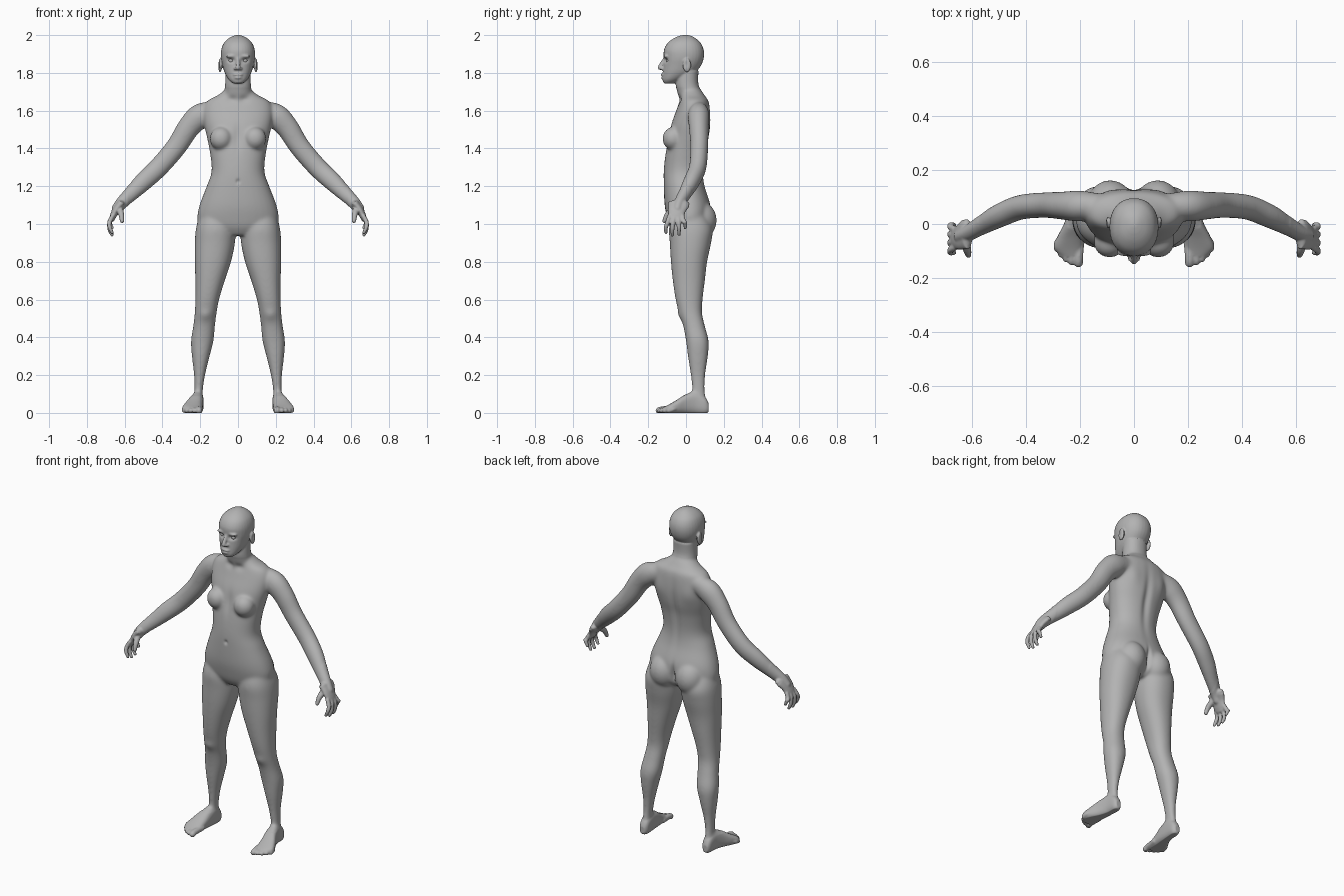
import bpy, bmesh, math
from mathutils import Vector, Matrix

default = bpy.data.objects.get("Cube")
if default:
    bpy.data.objects.remove(default)

SIDES = 32
bm = bmesh.new()

skin_grey = bpy.data.materials.new("plain grey")
skin_grey.use_nodes = True
grey = (0.45, 0.45, 0.45, 1)
skin_grey.diffuse_color = grey
skin_grey.node_tree.nodes["Principled BSDF"].inputs["Base Color"].default_value = grey


def dense(rows, steps=5):
    """Smoothly interpolate rows of numbers."""
    rows = [Vector(r) for r in rows]
    out = []
    for i in range(len(rows) - 1):
        a, b = rows[max(i - 1, 0)], rows[i]
        c, d = rows[i + 1], rows[min(i + 2, len(rows) - 1)]
        for s in range(steps):
            t = s / steps
            out.append(b + (c - a) * (t / 2) + (a * 2 - b * 5 + c * 4 - d) * (t * t / 2)
                       + (b * 3 - a - c * 3 + d) * (t ** 3 / 2))
    return out + [rows[-1]]


def loft(rings):
    """Bridge closed rings and cap both ends."""
    loops = [[bm.verts.new(p) for p in ring] for ring in rings]
    for lo, hi in zip(loops, loops[1:]):
        for i in range(SIDES):
            j = (i + 1) % SIDES
            bm.faces.new((lo[i], lo[j], hi[j], hi[i]))
    bm.faces.new(loops[0][::-1])
    bm.faces.new(loops[-1])


def outline(power):
    for i in range(SIDES):
        a = math.tau * i / SIDES
        c, s = math.cos(a), math.sin(a)
        yield (math.copysign(abs(c) ** (2 / power), c),
               math.copysign(abs(s) ** (2 / power), s))


def stack(rows, along="z", power=2.2):
    """Loft sections given as position, then low and high of both cross axes."""
    rings = []
    for t, a0, a1, b0, b1 in dense(rows):
        ring = []
        for c, s in outline(power):
            a = (a0 + a1 + (a1 - a0) * c) / 2
            b = (b0 + b1 + (b1 - b0) * s) / 2
            ring.append((a, b, t) if along == "z" else (a, t, b))
        rings.append(ring)
    loft(rings)


def centred(rows):
    return [(z, -w, w, f, b) for z, w, f, b in rows]


def blob(centre, size):
    m = Matrix.Translation(centre) @ Matrix.Diagonal((*size, 1))
    bmesh.ops.create_uvsphere(bm, u_segments=24, v_segments=16, radius=1, matrix=m)


def tube(rows, depth=1.0):
    """Round limb through points with a radius, rounded at its ends."""
    pts = dense(rows)
    rings = []
    for i, p in enumerate(pts):
        t = (pts[min(i + 1, len(pts) - 1)] - pts[max(i - 1, 0)]).xyz.normalized()
        ref = Vector((1, 0, 0)) if abs(t.y) > 0.8 else Vector((0, 1, 0))
        v = (ref - t * ref.dot(t)).normalized()
        u = t.cross(v)
        rings.append([p.xyz + (u * c + v * s * depth) * p.w for c, s in outline(2)])
    loft(rings)
    for p in (pts[0], pts[-1]):
        r = p.w
        blob(p.xyz, (r, r * depth, r))


# Torso
stack(centred([
    (.94, .1, -.06, .08), (.98, .19, -.085, .12), (1.03, .215, -.1, .13),
    (1.1, .204, -.113, .13), (1.2, .166, -.118, .1), (1.28, .14, -.118, .092),
    (1.38, .149, -.108, .103), (1.46, .165, -.093, .122), (1.53, .18, -.078, .13),
    (1.6, .185, -.052, .128), (1.65, .165, -.035, .12), (1.68, .11, -.03, .1),
    (1.71, .07, -.03, .08)]))
blob((.09, -.068, 1.452), (.06, .057, .062))   # chest
blob((.088, .075, 1.02), (.085, .088, .1))     # seat

# Neck and head
stack(centred([(1.61, .09, -.03, .115), (1.68, .075, -.042, .09),
               (1.74, .068, -.055, .066), (1.81, .066, -.05, .066)]))
stack(centred([
    (1.745, .028, -.118, -.06), (1.765, .05, -.124, -.02), (1.8, .07, -.123, .045),
    (1.84, .082, -.12, .08), (1.88, .09, -.118, .094), (1.92, .089, -.117, .094),
    (1.955, .077, -.1, .08), (1.98, .054, -.07, .055), (1.995, .027, -.037, .03),
    (2.001, .008, -.01, .005)]))

# Face
tube([(0, -.113, 1.875, .009), (0, -.129, 1.847, .011), (0, -.137, 1.828, .013)])
blob((.013, -.127, 1.823), (.01, .012, .008))
blob((.034, -.106, 1.888), (.03, .014, .009))
blob((0, -.12, 1.79), (.026, .013, .008))
blob((0, -.12, 1.775), (.022, .013, .008))
blob((.095, .005, 1.84), (.01, .022, .037))

# Leg
stack([
    (1.06, .03, .2, -.07, .1), (.98, .015, .222, -.09, .14), (.9, .016, .229, -.086, .133),
    (.8, .037, .229, -.08, .112), (.7, .07, .226, -.07, .1), (.6, .1, .226, -.055, .088),
    (.53, .113, .229, -.037, .085), (.46, .122, .237, -.015, .1), (.38, .13, .249, 0, .12),
    (.3, .15, .244, .01, .116), (.2, .174, .233, .025, .102), (.12, .186, .231, .032, .1),
    (.05, .187, .232, .03, .107)])

# Foot and toes
stack([
    (.12, .197, .228, .005, .05), (.1, .184, .238, -.006, .085), (.05, .182, .244, -.006, .115),
    (0, .184, .26, -.006, .1), (-.05, .188, .285, -.006, .068), (-.09, .19, .296, -.005, .045),
    (-.12, .194, .27, -.002, .03)], along="y", power=2.5)
for x, tip, r in ((.206, .144, .017), (.232, .141, .012), (.252, .13, .012),
                  (.27, .113, .012), (.285, .092, .012)):
    tube([(x - .006, -.06, .022, r), (x, .02 - tip, .018, r), (x, -tip, .012, r)])

# Arm
tube([
    (.13, .07, 1.6, .05), (.2, .067, 1.572, .066), (.262, .068, 1.51, .06),
    (.326, .07, 1.41, .055), (.42, .062, 1.3, .053), (.5, .03, 1.225, .05),
    (.56, -.003, 1.165, .041), (.615, -.034, 1.112, .033), (.64, -.045, 1.08, .029)], .87)

# Hand
tube([(.622, -.038, 1.105, .024), (.645, -.048, 1.075, .02),
      (.662, -.053, 1.04, .017), (.668, -.053, 1.025, .014)], 2.4)
for start, end, low in ((-.088, -.106, .955), (-.064, -.072, .942),
                        (-.041, -.037, .945), (-.019, -.004, .98)):
    tube([(.665, start, 1.04, .012), (.68, (start + end) / 2, 1.01, .012),
          (.68, end, low + .03, .011), (.667, end, low, .009)])
tube([(.628, -.06, 1.085, .019), (.618, -.098, 1.05, .015), (.614, -.115, 1.015, .011)])

bmesh.ops.recalc_face_normals(bm, faces=bm.faces)
mesh = bpy.data.meshes.new("body")
bm.to_mesh(mesh)
bm.free()
body = bpy.data.objects.new("body", mesh)
bpy.context.collection.objects.link(body)


def bake(obj):
    graph = bpy.context.evaluated_depsgraph_get()
    result = bpy.data.meshes.new_from_object(obj.evaluated_get(graph))
    obj.modifiers.clear()
    obj.data = result


# Mirror the sides and fuse all parts into one skin
mirror = body.modifiers.new("mirror", "MIRROR")
mirror.use_mirror_merge = False
fuse = body.modifiers.new("fuse", "REMESH")
fuse.mode = "VOXEL"
fuse.voxel_size = .005
bake(body)

# Blend the joints, leaving face, hands and feet crisp
group = body.vertex_groups.new(name="soft")
group.add([v.index for v in body.data.vertices
           if abs(v.co.x) < .58 and .09 < v.co.z < 1.72], 1, "REPLACE")
blend = body.modifiers.new("blend", "SMOOTH")
blend.iterations = 45
blend.vertex_group = "soft"
polish = body.modifiers.new("polish", "SMOOTH")
polish.iterations = 3
bake(body)

# Sculpted hollows and swellings: centre, reach, push
touches = [
    ((.036, -.115, 1.866), (.02, .03, .011), (0, .014, 0)),      # eye socket
    ((0, -.13, 1.782), (.02, .02, .003), (0, .004, 0)),          # mouth line
    ((.105, 0, 1.845), (.01, .01, .018), (-.006, 0, 0)),         # ear hollow
    ((0, -.12, 1.225), (.01, .03, .012), (0, .008, 0)),          # navel
    ((0, -.1, 1.46), (.02, .05, .07), (0, .007, 0)),             # breastbone
    ((0, .12, 1.4), (.022, .06, .16), (0, -.012, 0)),            # spine
    ((.1, .12, 1.53), (.04, .05, .06), (0, .006, 0)),            # shoulder blade
    ((0, .14, 1.02), (.012, .06, .06), (0, -.02, 0)),            # seat cleft
    ((.03, -.04, 1.66), (.03, .03, .02), (0, .008, 0)),          # collar hollow
    ((.172, -.03, .52), (.03, .03, .03), (0, -.007, 0)),         # kneecap
]
for v in body.data.vertices:
    side = -1 if v.co.x < 0 else 1
    p = Vector((abs(v.co.x), v.co.y, v.co.z))
    for centre, reach, push in touches:
        d = sum(((a - b) / r) ** 2 for a, b, r in zip(p, centre, reach))
        if d < 9:
            w = math.exp(-d)
            v.co += Vector((push[0] * side, push[1], push[2])) * w
    v.co.z = max(v.co.z, 0)
body.data.materials.clear()
body.data.materials.append(skin_grey)
body.data.shade_smooth()

# Eyes
for label, side in (("left_eye", 1), ("right_eye", -1)):
    eb = bmesh.new()
    bmesh.ops.create_uvsphere(eb, u_segments=24, v_segments=16, radius=.0145,
                              matrix=Matrix.Translation((.036 * side, -.0905, 1.865)))
    em = bpy.data.meshes.new(label)
    eb.to_mesh(em)
    eb.free()
    em.materials.append(skin_grey)
    em.shade_smooth()
    bpy.context.collection.objects.link(bpy.data.objects.new(label, em))
